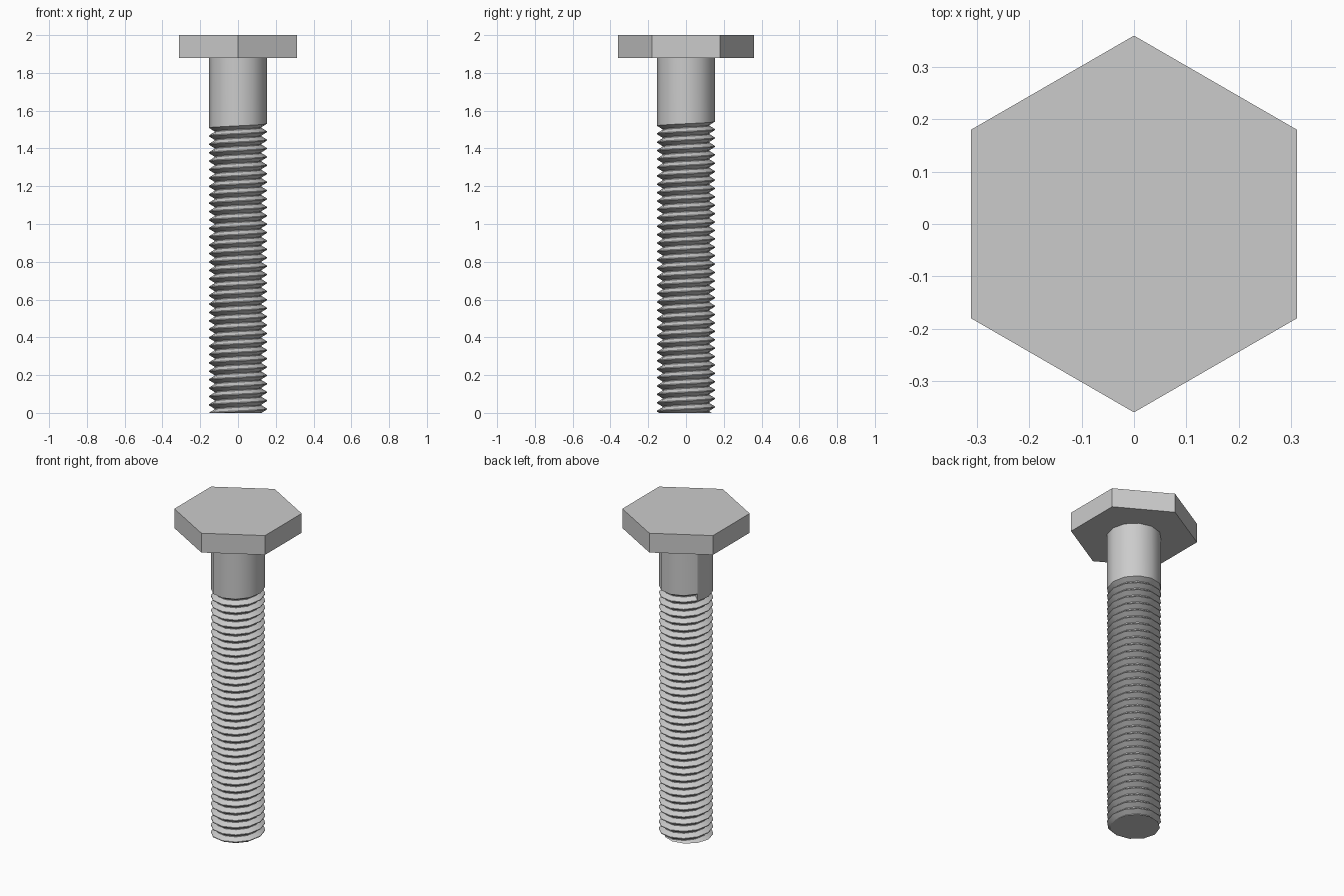
import bpy, bmesh
from math import cos, sin, pi, radians

cube = bpy.data.objects.get("Cube")
if cube:
    bpy.data.objects.remove(cube)

steel = bpy.data.materials.new("grey steel")
steel.use_nodes = True
colour = (0.6, 0.6, 0.6, 1)
steel.diffuse_color = colour
steel.node_tree.nodes["Principled BSDF"].inputs["Base Color"].default_value = colour

RADIUS, ROOT = 0.154, 0.125
SIDES, PITCH = 12, 0.0445
THREAD_TOP, HEAD_BOTTOM, TOP = 1.505, 1.88, 2.0
SEAM = radians(150)


def finish(bm, name):
    bmesh.ops.recalc_face_normals(bm, faces=bm.faces)
    mesh = bpy.data.meshes.new(name)
    bm.to_mesh(mesh)
    bm.free()
    mesh.materials.append(steel)
    obj = bpy.data.objects.new(name, mesh)
    bpy.context.collection.objects.link(obj)
    return obj


# Hexagonal head with points to the front and back
bm = bmesh.new()
rim = [bm.verts.new((0.36 * sin(i * pi / 3), 0.36 * cos(i * pi / 3), HEAD_BOTTOM))
       for i in range(6)]
base = bm.faces.new(rim)
top = bmesh.ops.extrude_face_region(bm, geom=[base], use_keep_orig=True)["geom"]
bmesh.ops.translate(bm, vec=(0, 0, TOP - HEAD_BOTTOM),
                    verts=[v for v in top if isinstance(v, bmesh.types.BMVert)])
finish(bm, "hex_head")

# Threaded shank: each row climbs one pitch around the axis
bm = bmesh.new()


def add_row(radius, z, rise):
    row = []
    for i in range(SIDES + 1):
        a = SEAM + 2 * pi * i / SIDES
        row.append(bm.verts.new((radius * cos(a), radius * sin(a), z + rise * i / SIDES)))
    return row


profile = [(RADIUS, 0), (RADIUS, 0.1), (ROOT, 0.5), (ROOT, 0.6)]
turns = int(THREAD_TOP / PITCH) + 3
rows = []
for turn in range(turns):
    for radius, part in profile:
        z = THREAD_TOP - (turns - turn - part) * PITCH
        rows.append(add_row(radius, z, PITCH))
rows.append(add_row(RADIUS, THREAD_TOP, PITCH))
rows.append(add_row(RADIUS, HEAD_BOTTOM, 0))
for low, high in zip(rows, rows[1:]):
    for i in range(SIDES):
        bm.faces.new((low[i], low[i + 1], high[i + 1], high[i]))
bmesh.ops.remove_doubles(bm, verts=bm.verts, dist=0.0001)

# Flat cut at the foot, then close the foot and the end of the groove
bmesh.ops.bisect_plane(bm, geom=bm.verts[:] + bm.edges[:] + bm.faces[:],
                       plane_co=(0, 0, 0), plane_no=(0, 0, 1), clear_inner=True)
bmesh.ops.holes_fill(bm, edges=[e for e in bm.edges if e.is_boundary], sides=0)
shank = finish(bm, "threaded_shank")

bpy.context.view_layer.objects.active = shank
shank.select_set(True)
bpy.ops.object.shade_smooth_by_angle(angle=radians(31))
